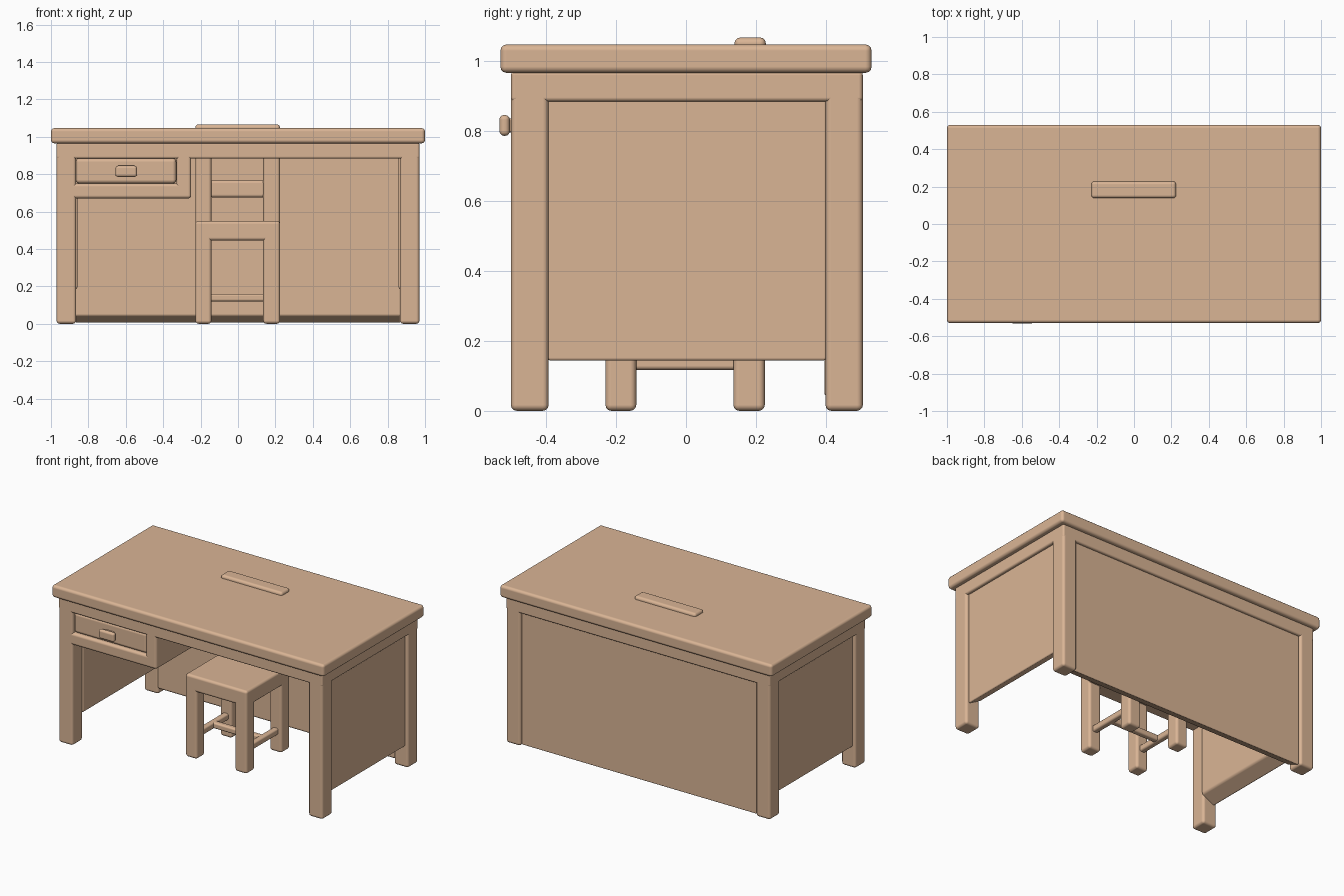
import bpy, bmesh

if "Cube" in bpy.data.objects:
    bpy.data.objects.remove(bpy.data.objects["Cube"])

wood = bpy.data.materials.new("warm tan wood")
wood.diffuse_color = (0.70, 0.46, 0.30, 1)
wood.use_nodes = True
wood.node_tree.nodes["Principled BSDF"].inputs["Base Color"].default_value = wood.diffuse_color


def box(name, x, y, z, r=0.02, segs=3, slope=None):
    """Rounded box given by (min, max) ranges on each axis.
    slope = (axis, side, lift) raises the bottom edge on one side."""
    bm = bmesh.new()
    bmesh.ops.create_cube(bm, size=1)
    for v in bm.verts:
        sign = [1 if c > 0 else -1 for c in v.co]
        for i, (lo, hi) in enumerate((x, y, z)):
            v.co[i] = lo if sign[i] < 0 else hi
        if slope and sign[2] < 0 and sign[slope[0]] == slope[1]:
            v.co.z += slope[2]
    for f in bm.faces:
        f.smooth = True
    me = bpy.data.meshes.new(name)
    bm.to_mesh(me)
    bm.free()
    me.materials.append(wood)
    ob = bpy.data.objects.new(name, me)
    bpy.context.collection.objects.link(ob)
    bev = ob.modifiers.new("round", 'BEVEL')
    bev.width = r
    bev.segments = segs
    bev.harden_normals = True
    return ob


def sides(lo, hi):
    """The same range on the negative and positive side."""
    return (("left", (-hi, -lo)), ("right", (lo, hi)))


# Desk top and the slab below it that joins the legs
box("desk_top", (-1, 1), (-0.53, 0.53), (0.965, 1.046), 0.018)
box("desk_frame", (-0.97, 0.97), (-0.50, 0.505), (0.883, 0.97), 0.012)

# Desk legs, and thick side panels sloped along the inner bottom edge
for side, x in sides(0.865, 0.97):
    for end, y in (("front", (-0.50, -0.392)), ("back", (0.398, 0.505))):
        box(f"desk_{end}_{side}_leg", x, y, (0, 0.965), 0.017)
for side, x in sides(0.857, 0.95):
    inner = 1 if side == "left" else -1
    box(f"desk_{side}_panel", x, (-0.40, 0.405), (0.14, 0.895), 0.012,
        slope=(0, inner, 0.05))

# Back panel
box("desk_back_panel", (-0.87, 0.87), (0.395, 0.487), (0.003, 0.895), 0.01,
    slope=(1, -1, 0.04))

# Drawer housing, its frame, the drawer front and the handle
box("drawer_housing", (-0.90, -0.252), (-0.455, 0.41), (0.672, 0.95), 0.01)
box("drawer_bottom_rail", (-0.90, -0.25), (-0.50, -0.40), (0.67, 0.75), 0.017)
box("drawer_side_rail", (-0.33, -0.25), (-0.50, -0.40), (0.67, 0.92), 0.017)
box("drawer_front", (-0.867, -0.33), (-0.488, -0.43), (0.75, 0.885), 0.02)
box("drawer_handle", (-0.655, -0.54), (-0.533, -0.503), (0.785, 0.845), 0.014)
box("drawer_handle_stem", (-0.63, -0.565), (-0.52, -0.47), (0.795, 0.835), 0.006, 2)

# Chair seat, legs and back posts (posts rise to the top rail)
box("chair_seat", (-0.228, 0.225), (-0.23, 0.228), (0.445, 0.55), 0.017)
for side, x in (("left", (-0.228, -0.142)), ("right", (0.135, 0.225))):
    box(f"chair_front_{side}_leg", x, (-0.23, -0.142), (0, 0.50), 0.017)
    box(f"chair_back_{side}_leg", x, (0.135, 0.225), (0, 0.50), 0.017)
    box(f"chair_{side}_post", x, (0.135, 0.225), (0.50, 1.03), 0.017)

# Chair back slat and top rail
box("chair_back_slat", (-0.15, 0.145), (0.15, 0.215), (0.675, 0.768), 0.017)
box("chair_top_rail", (-0.228, 0.225), (0.138, 0.228), (0.96, 1.066), 0.017)

# Chair stretchers in an H
for side, x in (("left", (-0.205, -0.165)), ("right", (0.16, 0.20))):
    box(f"chair_{side}_stretcher", x, (-0.16, 0.16), (0.117, 0.16), 0.012)
box("chair_cross_stretcher", (-0.185, 0.18), (-0.02, 0.02), (0.12, 0.16), 0.012)
